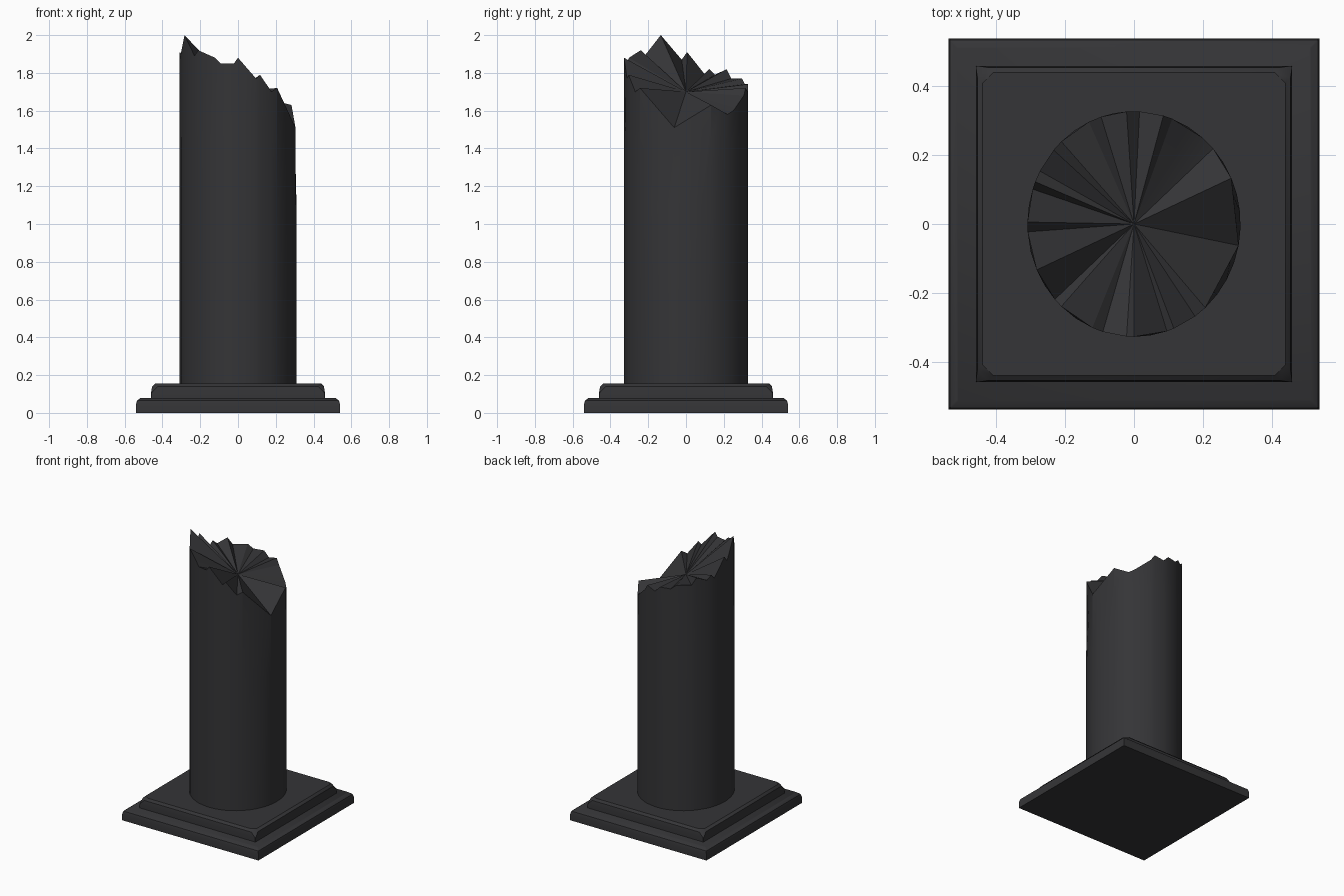
import bpy, bmesh, math

if "Cube" in bpy.data.objects:
    bpy.data.objects.remove(bpy.data.objects["Cube"])

stone = bpy.data.materials.new("dark_stone")
stone.diffuse_color = (0.035, 0.035, 0.038, 1)
stone.use_nodes = True
stone.node_tree.nodes["Principled BSDF"].inputs["Base Color"].default_value = stone.diffuse_color


def finish(bm, name, angle):
    bmesh.ops.recalc_face_normals(bm, faces=bm.faces)
    me = bpy.data.meshes.new(name)
    bm.to_mesh(me)
    bm.free()
    me.materials.append(stone)
    ob = bpy.data.objects.new(name, me)
    bpy.context.collection.objects.link(ob)
    bpy.context.view_layer.objects.active = ob
    ob.select_set(True)
    bpy.ops.object.shade_smooth_by_angle(angle=math.radians(angle))
    ob.select_set(False)


def bridge(bm, a, b):
    n = len(a)
    for i in range(n):
        j = (i + 1) % n
        bm.faces.new((a[i], a[j], b[j], b[i]))


def slab(name, profile):
    """Stack of square outlines: (half width, corner cut, height)."""
    bm = bmesh.new()
    rings = []
    for h, c, z in profile:
        ring = []
        for sx, sy in ((1, 1), (-1, 1), (-1, -1), (1, -1)):
            ends = [(sx * h, sy * (h - c)), (sx * (h - c), sy * h)]
            if sx * sy < 0:
                ends.reverse()
            ring += [bm.verts.new((x, y, z)) for x, y in ends]
        rings.append(ring)
    for a, b in zip(rings, rings[1:]):
        bridge(bm, a, b)
    bm.faces.new(rings[0])
    bm.faces.new(rings[-1])
    bmesh.ops.remove_doubles(bm, verts=bm.verts, dist=0.0005)
    finish(bm, name, 30)


# Stepped square base
slab("base_lower_step", [(0.54, 0, 0), (0.54, 0, 0.045), (0.535, 0.004, 0.065),
                         (0.515, 0.004, 0.08)])
slab("base_upper_step", [(0.46, 0, 0.075), (0.46, 0.004, 0.11), (0.455, 0.03, 0.14),
                         (0.44, 0.03, 0.155), (0.375, 0, 0.156)])

# Broken rim: angle in degrees and height
rim = [(-11, 1.51), (24, 1.63), (42, 1.58), (50, 1.60), (69, 1.68), (74, 1.72),
       (87, 1.70), (94, 1.74), (108, 1.74), (115, 1.77), (133, 1.77), (139, 1.82),
       (152, 1.79), (158, 1.82), (162, 1.79), (179, 1.91), (184, 1.87), (204, 2.0),
       (222, 1.89), (227, 1.92), (247, 1.88), (253, 1.85), (266, 1.85), (270, 1.88),
       (288, 1.77), (292, 1.79), (305, 1.70), (312, 1.72)]
RX, RY = 0.31, 0.328


def around(a):
    return RX * math.cos(math.radians(a)), RY * math.sin(math.radians(a))


# Shaft: round below, straight fracture chords between rim points on top
bm = bmesh.new()
foot, middle, top = [], [], []
for i, (a0, z0) in enumerate(rim):
    a1, z1 = rim[i + 1] if i + 1 < len(rim) else (rim[0][0] + 360, rim[0][1])
    steps = max(1, round((a1 - a0) / 9))
    (x0, y0), (x1, y1) = around(a0), around(a1)
    for k in range(steps):
        t = k / steps
        x, y = around(a0 + (a1 - a0) * t)
        foot.append(bm.verts.new((x, y, 0.14)))
        middle.append(bm.verts.new((x, y, 1.1 if a1 - a0 > 30 else 1.45)))
        top.append(bm.verts.new((x0 + (x1 - x0) * t, y0 + (y1 - y0) * t,
                                 z0 + (z1 - z0) * t)))
bridge(bm, foot, middle)
bridge(bm, middle, top)
bm.faces.new(foot)

# Fracture surface fanning out from the middle
centre = bm.verts.new((0, 0, 1.70))
for i in range(len(top)):
    bm.faces.new((top[i], top[(i + 1) % len(top)], centre))
finish(bm, "broken_shaft", 14)
